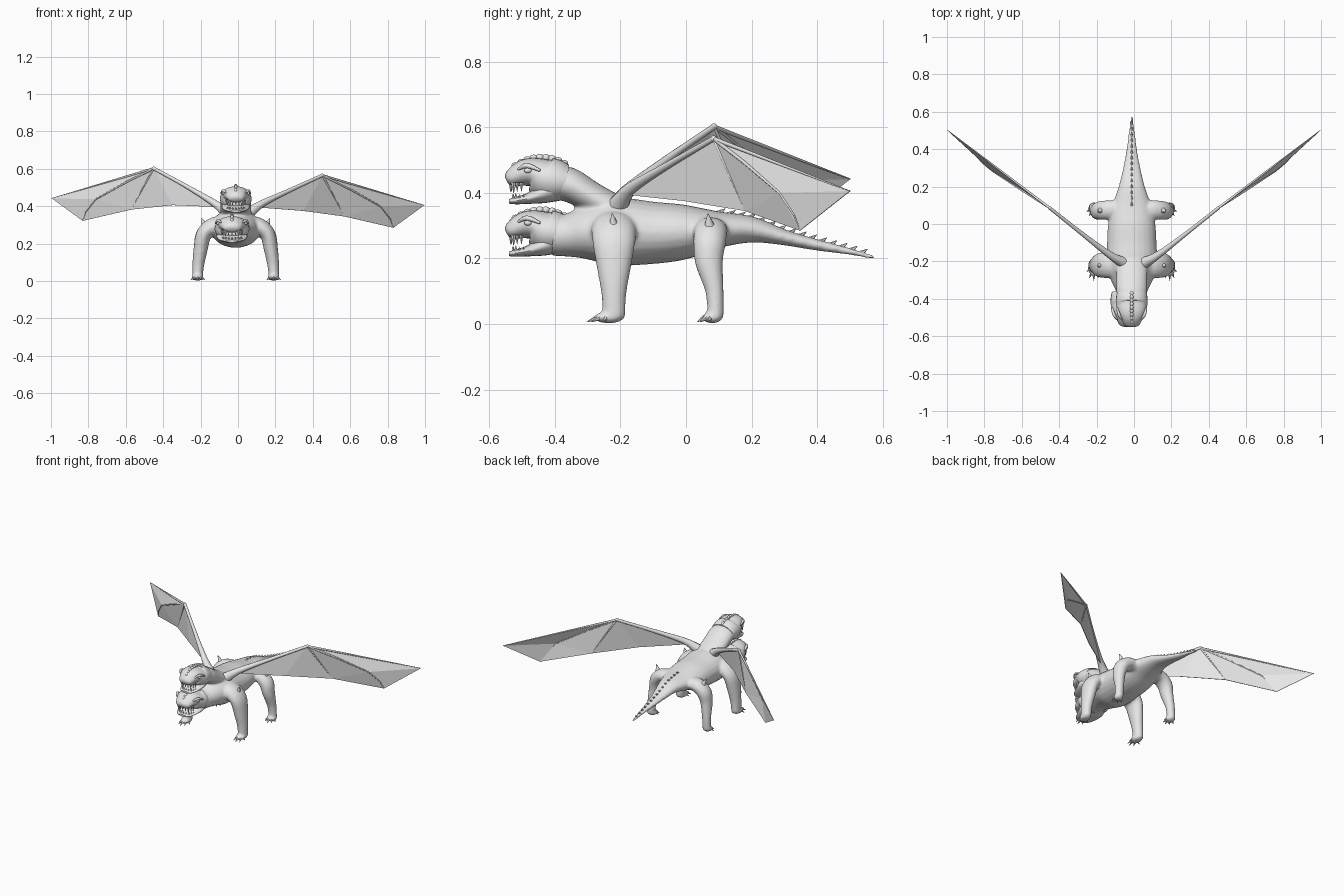
import bpy, bmesh, math
from mathutils import Vector, Matrix

cube = bpy.data.objects.get("Cube")
if cube:
    bpy.data.objects.remove(cube, do_unlink=True)

CX = -0.012  # body centre line
X, Y, Z = Vector((1, 0, 0)), Vector((0, 1, 0)), Vector((0, 0, 1))

grey = bpy.data.materials.new("stone grey")
grey.use_nodes = True
grey.diffuse_color = (0.8, 0.8, 0.8, 1)
grey.node_tree.nodes["Principled BSDF"].inputs["Base Color"].default_value = (0.8, 0.8, 0.8, 1)


def spline(pts, steps):
    """Smooth curve through points of any dimension."""
    pts = [Vector(p) for p in pts]
    out = []
    for i in range(len(pts) - 1):
        a, b, c, d = pts[max(i - 1, 0)], pts[i], pts[i + 1], pts[min(i + 2, len(pts) - 1)]
        for s in range(steps):
            t = s / steps
            m, n = (c - a) / 2, (d - b) / 2
            out.append(b + m * t + (3 * (c - b) - 2 * m - n) * t ** 2
                       + (2 * (b - c) + m + n) * t ** 3)
    return out + [pts[-1]]


def tube(bm, path, radii, ref=X, segs=16, steps=4):
    """Loft elliptical rings along a path; radii are (along ref, across)."""
    path, radii = spline(path, steps), spline(radii, steps)
    rings = []
    for i, (p, r) in enumerate(zip(path, radii)):
        t = (path[min(i + 1, len(path) - 1)] - path[max(i - 1, 0)]).normalized()
        u = (ref - t * ref.dot(t)).normalized()
        v = t.cross(u)
        angles = [math.tau * k / segs for k in range(segs)]
        rings.append([bm.verts.new(p + u * r[0] * math.cos(a) + v * r[1] * math.sin(a))
                      for a in angles])
    for a, b in zip(rings, rings[1:]):
        for k in range(segs):
            j = (k + 1) % segs
            bm.faces.new((a[k], a[j], b[j], b[k]))
    bm.faces.new(rings[0][::-1])
    bm.faces.new(rings[-1])


def spike(bm, base, tip, r, segs=6):
    base, tip = Vector(base), Vector(tip)
    ref = Z if abs((tip - base).normalized().z) < 0.7 else X
    tube(bm, [base, tip], [(r, r), (r * 0.08, r * 0.08)], ref, segs, 1)


def ball(bm, centre, size, segs=12):
    m = Matrix.Translation(centre) @ Matrix.Diagonal((*size, 1))
    bmesh.ops.create_uvsphere(bm, u_segments=segs, v_segments=segs // 2 + 2, radius=1, matrix=m)


def finish(bm, name, angle=50):
    bmesh.ops.recalc_face_normals(bm, faces=bm.faces)
    me = bpy.data.meshes.new(name)
    bm.to_mesh(me)
    bm.free()
    ob = bpy.data.objects.new(name, me)
    bpy.context.collection.objects.link(ob)
    me.materials.append(grey)
    bpy.ops.object.select_all(action='DESELECT')
    ob.select_set(True)
    bpy.context.view_layer.objects.active = ob
    if angle:
        bpy.ops.object.shade_smooth_by_angle(angle=math.radians(angle))
    return ob


def along_y(bm, rows):
    """Loft rows of (y, centre z, half width, half height)."""
    tube(bm, [(CX, y, z) for y, z, _, _ in rows], [(w, h) for _, _, w, h in rows], X, 24)


# Torso, lower neck and tail
torso = [(-.41, .27, .07, .062), (-.36, .271, .084, .066), (-.30, .278, .112, .083),
         (-.22, .282, .135, .104), (-.10, .278, .132, .095), (0, .281, .126, .083),
         (.10, .288, .104, .056), (.20, .288, .07, .040), (.30, .264, .046, .024),
         (.40, .241, .028, .017), (.50, .221, .015, .010), (.575, .203, .006, .006)]
body = bmesh.new()
along_y(body, torso)

# Upper neck rising from the shoulders
along_y(body, [(-.14, .335, .07, .03), (-.22, .352, .083, .045), (-.29, .388, .083, .047),
               (-.36, .426, .082, .053), (-.42, .432, .072, .055)])

# Legs and paws blended into the torso
front_leg = [(.05, -.22, .29, .07, .06), (.12, -.22, .29, .07, .05), (.17, -.22, .25, .066, .042),
             (.188, -.22, .17, .052, .038), (.20, -.22, .09, .038, .032), (.205, -.22, .02, .035, .028)]
hind_leg = [(.04, .075, .28, .052, .04), (.12, .075, .285, .052, .04), (.17, .072, .25, .05, .042),
            (.188, .07, .19, .043, .036), (.20, .087, .10, .028, .028), (.205, .09, .02, .025, .026)]
claws, elbows = bmesh.new(), bmesh.new()
for side in (-1, 1):
    for leg, paw_y, reach in ((front_leg, -.235, .062), (hind_leg, .08, .042)):
        tube(body, [(CX + side * p[0], p[1], p[2]) for p in leg], [p[3:] for p in leg], Y)
        paw = Vector((CX + side * .203, paw_y, .02))
        ball(body, paw, (.032, reach * .75, .018))
        # Claws fan forward and to the sides
        for a in (-75, -38, 0, 38, 75):
            d = Vector((math.sin(math.radians(a)) * .036, -math.cos(math.radians(a)) * reach, 0))
            spike(claws, paw + d * .55, paw + d * 1.1 + Z * -.014, .009)
        # Pointed knob on the top of each joint
        top = Vector((CX + side * .165, leg[2][1], .295))
        spike(elbows, top, top + Vector((side * .018, -.005, .042)), .018, 10)
finish(claws, "claws")
finish(elbows, "joint_spikes")

torso_ob = finish(body, "body_and_legs", 0)
remesh = torso_ob.modifiers.new("blend", 'REMESH')
remesh.mode = 'VOXEL'
remesh.voxel_size = 0.007
remesh.use_smooth_shade = True
soften = torso_ob.modifiers.new("soften", 'SMOOTH')
soften.factor, soften.iterations = 0.5, 5

# Small spikes along the lower back and tail
spines = bmesh.new()
for i in range(15):
    y = .10 + i * .031
    a, b = next((a, b) for a, b in zip(torso, torso[1:]) if a[0] <= y <= b[0])
    t = (y - a[0]) / (b[0] - a[0])
    z = a[1] + a[3] + (b[1] + b[3] - a[1] - a[3]) * t
    spike(spines, (CX, y, z - .006), (CX, y + .02, z + .008), .009)
finish(spines, "tail_spines")


# Heads: skull, open jaw, brows, crest and teeth
def build_head(name, shift, widen):
    head, teeth, crest = bmesh.new(), bmesh.new(), bmesh.new()
    along_y(head, [(-.547, .437, .02, .010), (-.537, .442, .042, .025), (-.50, .459, .06, .039),
                   (-.465, .462, .074, .046), (-.43, .443, .084, .066),
                   (-.395, .437, .084, .065), (-.365, .432, .079, .054)])
    along_y(head, [(-.54, .374, .028, .007), (-.52, .376, .048, .011), (-.48, .383, .064, .017),
                   (-.44, .397, .075, .03), (-.41, .41, .07, .038)])
    for s in (-1, 1):
        tube(head, [(CX + s * .052, -.512, .472), (CX + s * .068, -.485, .483),
                    (CX + s * .079, -.445, .468)], [(.004, .004), (.008, .008), (.004, .004)], Z, 8)
        ball(head, (CX + s * .067, -.482, .468), (.008, .012, .008))
        ball(head, (CX + s * .02, -.538, .457), (.01, .01, .008))
    for i in range(9):
        a = math.radians(-80 + 20 * i)
        x, y = CX + .05 * math.sin(a), -.495 - .04 * math.cos(a)
        size = 1.4 if i in (2, 6) else 1
        spike(teeth, (x, y, .432), (x, y, .413 - .010 * size), .007 * size)
        spike(teeth, (x * .95, y + .008, .376), (x * .95, y + .006, .391 + .006 * size), .006 * size)
    for i in range(9):
        y = -.52 + i * .0185
        ball(crest, (CX, y, .508 - 4 * (y + .44) ** 2), (.010, .013, .011), 10)
    move = (Matrix.Translation(Vector(shift) + X * CX) @ Matrix.Diagonal((widen, 1, 1, 1))
            @ Matrix.Translation(-X * CX))
    for bm, part in ((head, "head"), (teeth, "teeth"), (crest, "crest")):
        bmesh.ops.transform(bm, matrix=move, verts=bm.verts)
        finish(bm, name + "_" + part)


build_head("upper", (0, 0, 0), 1)
build_head("lower", (-.02, 0, -.16), 1.1)

# Wings: faceted membrane, arm and finger bones
corners = dict(root=(.09, -.19, .395), edge=(.35, -.005, .375), notch=(.57, .18, .345),
               low=(.83, .348, .285), tip=(.995, .5, .405), elbow=(.45, .085, .565),
               fold=(.76, .285, .40))
panels = ("root edge elbow", "edge notch elbow", "notch fold elbow", "notch low fold",
          "elbow fold tip", "fold low tip")
for side, name, lift in ((1, "left", 0), (-1, "right", .037)):
    def place(p):
        return Vector((side * p[0], p[1], p[2] + lift * min(1, max(0, p[0] - .1) / .3)))

    bm = bmesh.new()
    verts = {k: bm.verts.new(place(p)) for k, p in corners.items()}
    for panel in panels:
        bm.faces.new([verts[k] for k in panel.split()])
    wing = finish(bm, name + "_wing_membrane", 0)
    skin = wing.modifiers.new("thickness", 'SOLIDIFY')
    skin.thickness, skin.offset = 0.003, 0

    bones = bmesh.new()
    arm = [(.06, -.205, .365), (.13, -.165, .415), (.28, -.05, .487), corners["elbow"]]
    tube(bones, [place(p) for p in arm], [(.032, .03), (.019, .019), (.011, .011), (.009, .009)], Z, 12)
    for path, r in (("elbow tip", .007), ("elbow fold low", .006), ("elbow notch", .006)):
        ends = [place(corners[k]) for k in path.split()]
        sizes = [(r * (1 - .7 * i / (len(ends) - 1)),) * 2 for i in range(len(ends))]
        tube(bones, ends, sizes, Y, 8, 2)
    ball(bones, place(corners["elbow"]), (.01, .01, .01))
    finish(bones, name + "_wing_bones")
